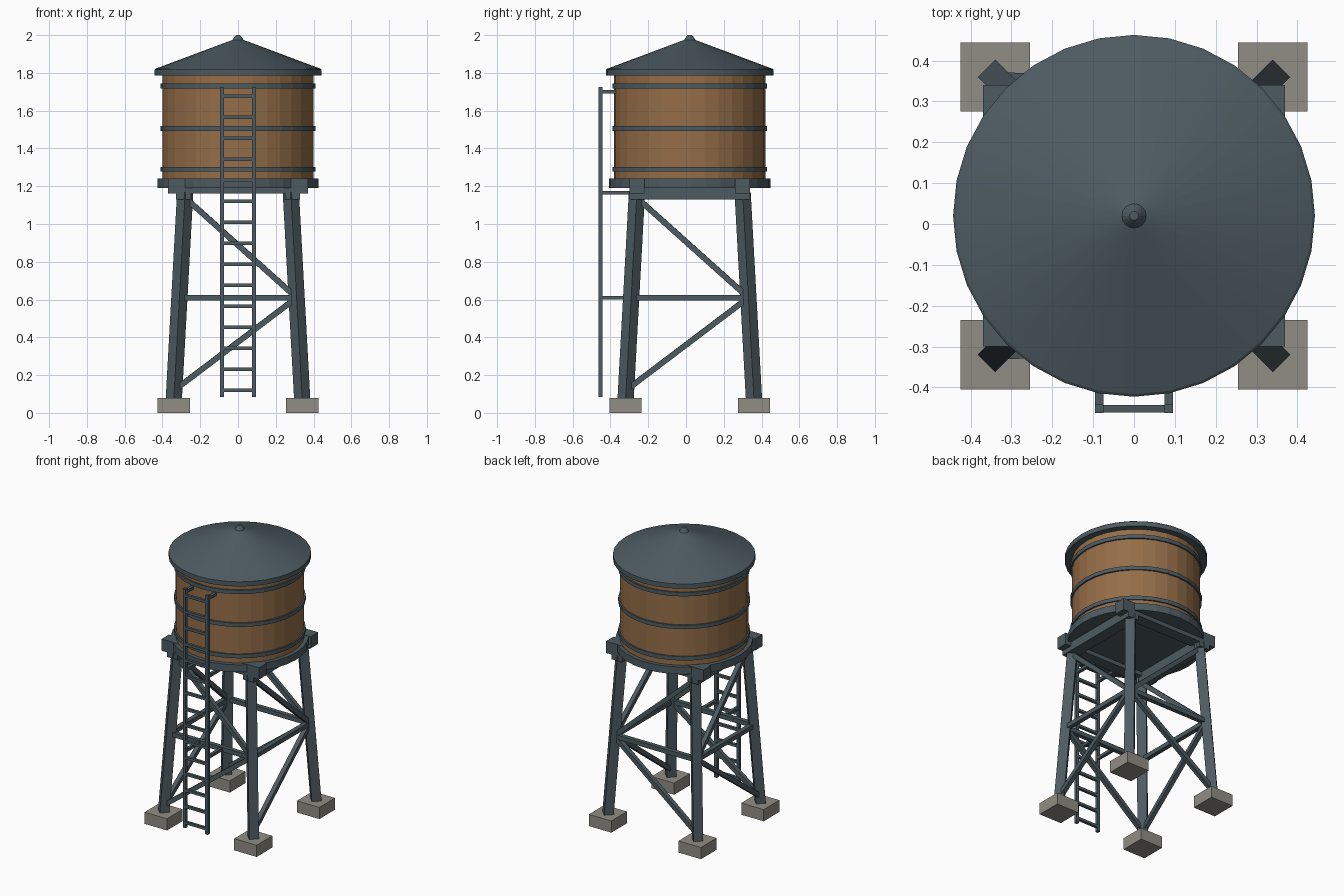
import bpy, bmesh, math
from mathutils import Vector

if "Cube" in bpy.data.objects:
    bpy.data.objects.remove(bpy.data.objects["Cube"])

CY = 0.02  # tower axis sits slightly behind the origin; the ladder is in front


def mat(name, col):
    m = bpy.data.materials.new(name)
    m.diffuse_color = (*col, 1)
    m.use_nodes = True
    m.node_tree.nodes["Principled BSDF"].inputs["Base Color"].default_value = m.diffuse_color
    return m


STEEL = mat("steel", (0.075, 0.105, 0.12))
WOOD = mat("wood", (0.30, 0.155, 0.065))
CONCRETE = mat("concrete", (0.28, 0.27, 0.23))


def finish(bm, name, m):
    bmesh.ops.recalc_face_normals(bm, faces=bm.faces)
    me = bpy.data.meshes.new(name)
    bm.to_mesh(me)
    bm.free()
    me.materials.append(m)
    ob = bpy.data.objects.new(name, me)
    bpy.context.collection.objects.link(ob)
    return ob


def box(name, c, s, m=STEEL):
    bm = bmesh.new()
    bmesh.ops.create_cube(bm, size=1)
    for v in bm.verts:
        v.co = Vector(c) + Vector([v.co[i] * s[i] for i in range(3)])
    return finish(bm, name, m)


def beam(name, a, b, w, m=STEEL):
    # square bar between two points
    a, b = Vector(a), Vector(b)
    d = b - a
    q = d.to_track_quat('Z', 'Y')
    bm = bmesh.new()
    bmesh.ops.create_cube(bm, size=1)
    for v in bm.verts:
        v.co = (a + b) / 2 + q @ Vector((v.co.x * w, v.co.y * w, v.co.z * d.length))
    return finish(bm, name, m)


def lathe(name, profile, m=STEEL, n=32, smooth=False):
    # stack of rings (radius, z) around the tower axis, capped both ends
    bm = bmesh.new()
    rings = [[bm.verts.new((r * math.cos(2 * math.pi * i / n),
                            CY + r * math.sin(2 * math.pi * i / n), z))
              for i in range(n)] for r, z in profile]
    for lo, hi in zip(rings, rings[1:]):
        for i in range(n):
            j = (i + 1) % n
            bm.faces.new((lo[i], lo[j], hi[j], hi[i]))
    bm.faces.new(rings[0])
    bm.faces.new(rings[-1])
    ob = finish(bm, name, m)
    if smooth:
        bpy.context.view_layer.objects.active = ob
        bpy.ops.object.select_all(action='DESELECT')
        ob.select_set(True)
        bpy.ops.object.shade_smooth_by_angle(angle=math.radians(15))
    return ob


def leg_pos(sx, sy, z):
    # centre line of a splayed leg
    r = 0.34 - 0.055 * (z - 0.07)
    return Vector((sx * r, CY + sy * r, z))


# Footings and legs (diamond section)
for sx in (-1, 1):
    for sy in (-1, 1):
        tag = ("front" if sy < 0 else "back") + ("_left" if sx < 0 else "_right")
        box("footing_" + tag, (sx * 0.34, CY + sy * 0.34, 0.04), (0.17, 0.17, 0.08), CONCRETE)
        bm = bmesh.new()
        h = 0.043
        ends = [[bm.verts.new(leg_pos(sx, sy, z) + Vector(o))
                 for o in ((h, 0, 0), (0, h, 0), (-h, 0, 0), (0, -h, 0))] for z in (0.07, 1.17)]
        for i in range(4):
            j = (i + 1) % 4
            bm.faces.new((ends[0][i], ends[0][j], ends[1][j], ends[1][i]))
        bm.faces.new(ends[0])
        bm.faces.new(ends[1])
        finish(bm, "leg_" + tag, STEEL)

# Bracing: horizontal strut and two diagonals on every side
sides = {"front": ((-1, -1), (1, -1)), "back": ((-1, 1), (1, 1)),
         "left": ((-1, -1), (-1, 1)), "right": ((1, -1), (1, 1))}
for side, (a, b) in sides.items():
    mid = leg_pos(*b, 0.61)
    beam("strut_" + side, leg_pos(*a, 0.61), mid, 0.03)
    beam("lower_brace_" + side, leg_pos(*a, 0.12), mid, 0.03)
    beam("upper_brace_" + side, leg_pos(*a, 1.14), mid, 0.03)

# Platform beams and deck
for s, tag in ((-1, "a"), (1, "b")):
    box("cross_beam_" + tag, (0, CY + s * 0.28, 1.202), (0.74, 0.08, 0.08))
    box("long_beam_" + tag, (s * 0.288, CY, 1.17), (0.08, 0.64, 0.08))
lathe("platform", [(0.427, 1.19), (0.427, 1.24)])

# Wooden tank with hoops
lathe("tank", [(0.40, 1.235), (0.40, 1.795)], WOOD)
for i, z in enumerate((1.29, 1.505, 1.73)):
    lathe(f"hoop_{i}", [(0.41, z - 0.013), (0.41, z + 0.013)])

# Roof and finial
lathe("roof", [(0.443, 1.785), (0.443, 1.817), (0.437, 1.822), (0.02, 1.978)], smooth=True)
lathe("finial", [(0.035, 1.96), (0.034, 1.968), (0.018, 1.993), (0.011, 2.0)], n=16, smooth=True)

# Ladder: rails, rungs and stand-offs
LY = -0.452
for s, tag in ((-1, "left"), (1, "right")):
    x = s * 0.085
    box("ladder_rail_" + tag, (x, LY, 0.905), (0.02, 0.022, 1.64))
    for z, y_end in ((1.70, -0.37), (1.165, -0.29), (0.61, -0.285)):
        box("ladder_standoff_" + tag, (x, (LY + y_end) / 2, z), (0.02, y_end - LY, 0.02))
for i in range(15):
    box(f"rung_{i}", (0, LY, 0.12 + i * 0.1112), (0.17, 0.018, 0.018))
